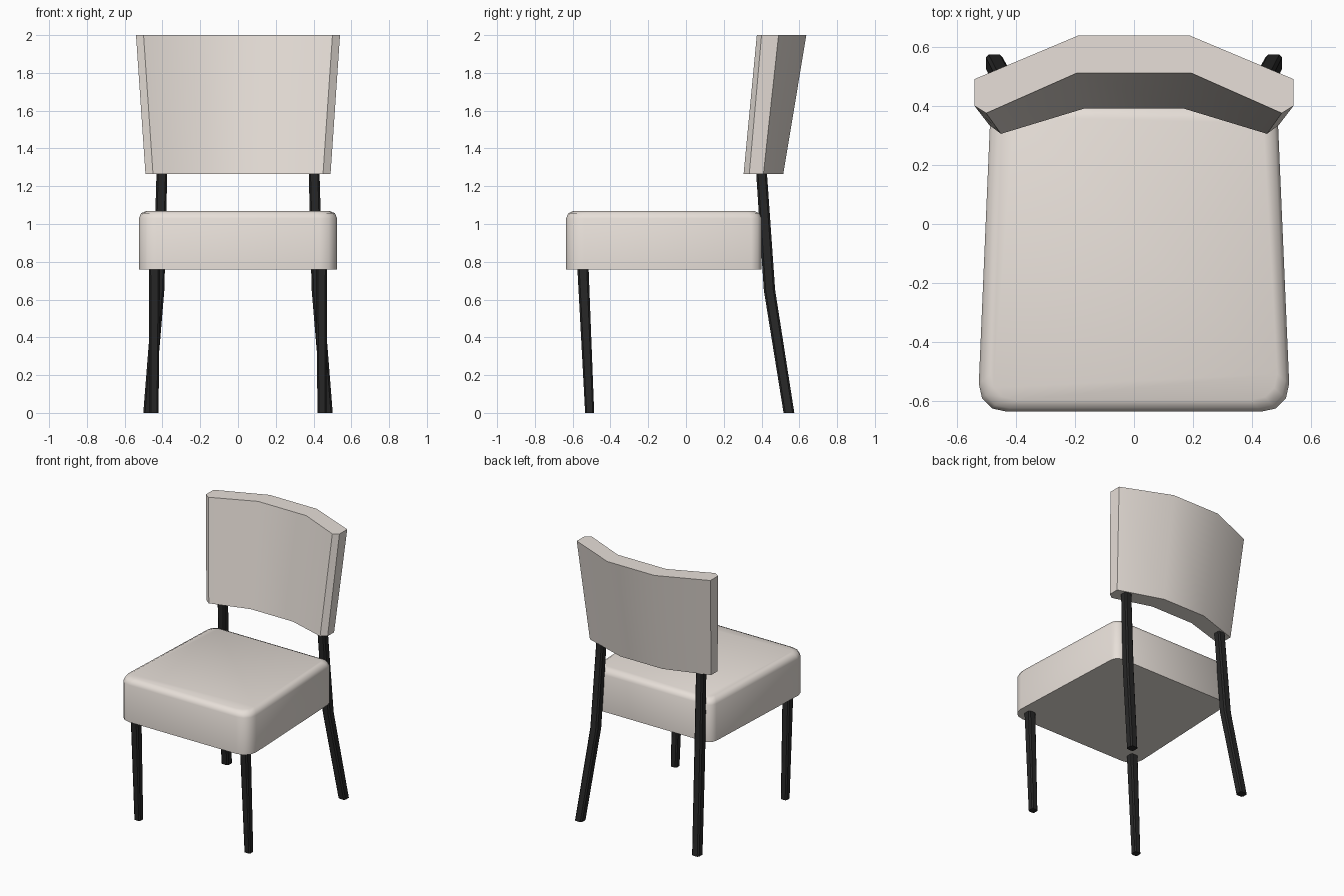
import bpy, bmesh, math

if "Cube" in bpy.data.objects:
    bpy.data.objects.remove(bpy.data.objects["Cube"])


def material(name, rgb):
    m = bpy.data.materials.new(name)
    m.diffuse_color = (*rgb, 1)
    m.use_nodes = True
    m.node_tree.nodes["Principled BSDF"].inputs["Base Color"].default_value = m.diffuse_color
    return m


cream = material("cream_upholstery", (0.80, 0.74, 0.69))
black = material("dark_frame", (0.02, 0.02, 0.02))


def loft(name, rings, mat, angle):
    """Skin a stack of matching closed rings and cap both ends."""
    bm = bmesh.new()
    loops = [[bm.verts.new(p) for p in ring] for ring in rings]
    n = len(loops[0])
    for a, b in zip(loops, loops[1:]):
        for i in range(n):
            j = (i + 1) % n
            bm.faces.new((a[i], a[j], b[j], b[i]))
    bm.faces.new(loops[0][::-1])
    bm.faces.new(loops[-1])
    bmesh.ops.recalc_face_normals(bm, faces=bm.faces[:])
    mesh = bpy.data.meshes.new(name)
    bm.to_mesh(mesh)
    bm.free()
    mesh.materials.append(mat)
    ob = bpy.data.objects.new(name, mesh)
    bpy.context.collection.objects.link(ob)
    bpy.ops.object.select_all(action='DESELECT')
    ob.select_set(True)
    bpy.context.view_layer.objects.active = ob
    bpy.ops.object.shade_smooth_by_angle(angle=math.radians(angle))
    return ob


def mirrored(half):
    """Close a right-hand outline with its left-hand mirror image."""
    return half + [(-x, y) for x, y in reversed(half)]


# Seat cushion: tapered plan with rounded corners and a soft top edge
plan = mirrored([(0.43, -0.635), (0.48, -0.624), (0.514, -0.59), (0.525, -0.54),
                 (0.487, 0.345), (0.474, 0.38), (0.44, 0.40)])
cy = -0.118
rings = []
for z, inset in ((0.76, 0), (1.03, 0), (1.057, 0.012), (1.07, 0.04)):
    s = 1 - inset / 0.52
    rings.append([(x * s, cy + (y - cy) * s, z) for x, y in plan])
loft("seat", rings, cream, 50)

# Backrest: three-facet curve, leaning back and widening upward
low = mirrored([(0.17, 0.39), (0.45, 0.305), (0.49, 0.335), (0.49, 0.41), (0.17, 0.515)][::-1])
high = mirrored([(0.195, 0.51), (0.50, 0.375), (0.54, 0.40), (0.54, 0.49), (0.19, 0.637)][::-1])
loft("backrest", [[(x, y, 1.265) for x, y in low],
                  [(x, y, 2.0) for x, y in high]], cream, 40)

# Legs: square bars with chamfered corners, following a short path
R, C = 0.03, 0.02
section = [(R, -C), (R, C), (C, R), (-C, R), (-R, C), (-R, -C), (-C, -R), (C, -R)]
front_path = [(0.445, -0.51, 0.0, 0.8), (0.442, -0.547, 0.80, 1.0)]
rear_path = [(0.473, 0.545, 0.0, 0.95), (0.42, 0.442, 0.65, 1.0),
             (0.403, 0.40, 1.27, 0.95), (0.402, 0.397, 1.34, 0.9)]
for side, sx in (("right", 1), ("left", -1)):
    for name, path in (("front_leg", front_path), ("rear_leg", rear_path)):
        loft(f"{name}_{side}",
             [[(sx * (px + x * k), py + y * k, pz) for x, y in section]
              for px, py, pz, k in path], black, 30)
